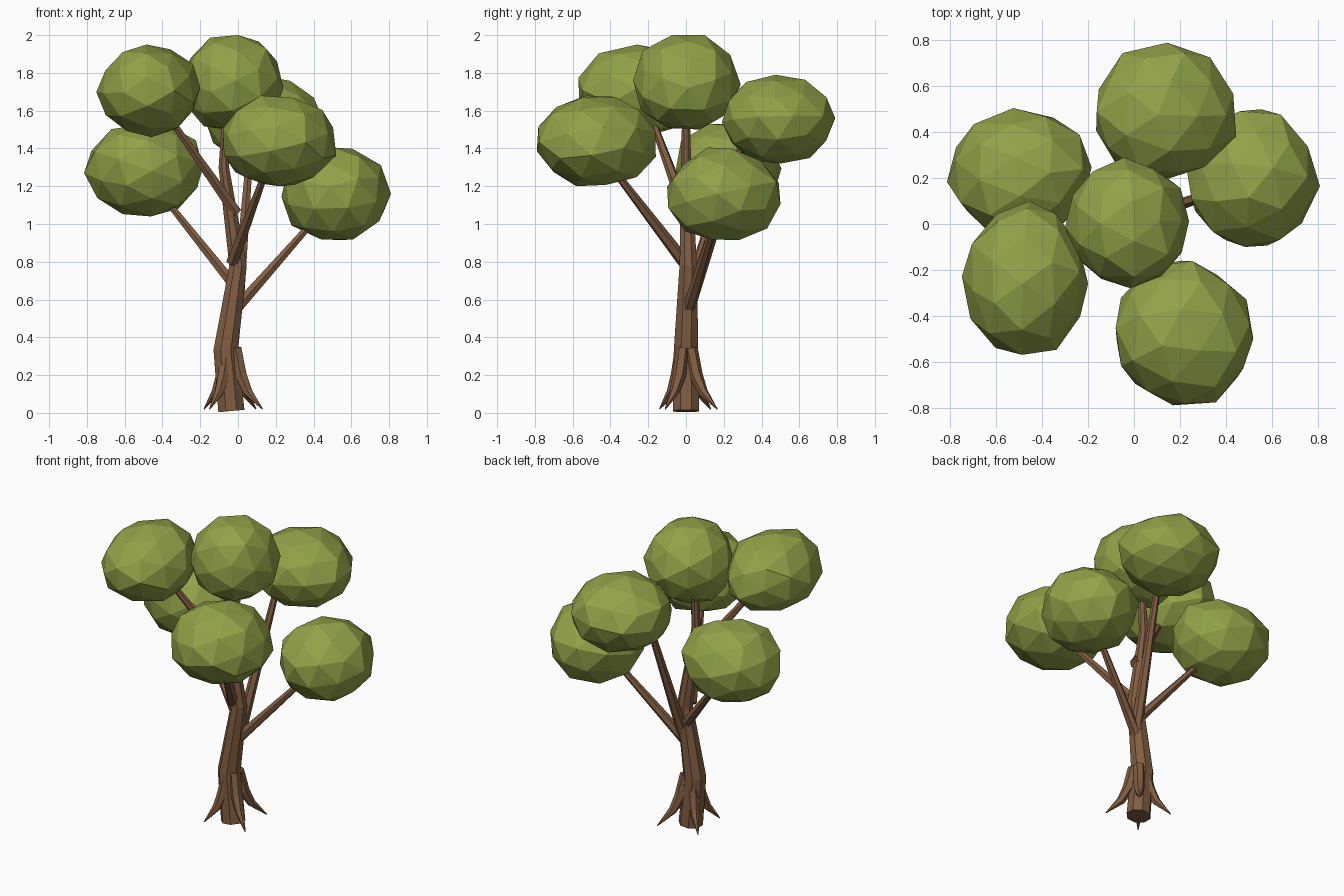
import bpy
import bmesh
import math
import random
from mathutils import Vector, Euler

random.seed(7)

cube = bpy.data.objects.get("Cube")
if cube:
    bpy.data.objects.remove(cube, do_unlink=True)


def make_material(name, rgb):
    mat = bpy.data.materials.new(name)
    mat.use_nodes = True
    mat.diffuse_color = (*rgb, 1)
    mat.node_tree.nodes["Principled BSDF"].inputs["Base Color"].default_value = (*rgb, 1)
    return mat


bark = make_material("bark brown", (0.22, 0.11, 0.055))
leaf = make_material("leaf green", (0.29, 0.36, 0.065))


def add_object(name, bm, mat):
    bmesh.ops.recalc_face_normals(bm, faces=bm.faces)
    mesh = bpy.data.meshes.new(name)
    bm.to_mesh(mesh)
    bm.free()
    mesh.materials.append(mat)
    obj = bpy.data.objects.new(name, mesh)
    bpy.context.collection.objects.link(obj)
    return obj


def limb(name, path, radii, sides):
    """Faceted tapering tube that follows a path."""
    bm = bmesh.new()
    pts = [Vector(p) for p in path]
    rings = []
    for i, (p, r) in enumerate(zip(pts, radii)):
        tangent = (pts[min(i + 1, len(pts) - 1)] - pts[max(i - 1, 0)]).normalized()
        u = tangent.cross(Vector((0, 1, 0))).normalized()
        v = tangent.cross(u)
        angles = [2 * math.pi * (k + 0.5) / sides for k in range(sides)]
        rings.append([bm.verts.new(p + r * (math.cos(a) * u + math.sin(a) * v)) for a in angles])
    for low, high in zip(rings, rings[1:]):
        for k in range(sides):
            n = (k + 1) % sides
            bm.faces.new((low[k], low[n], high[n], high[k]))
    bm.faces.new(rings[0])
    bm.faces.new(rings[-1])
    return add_object(name, bm, bark)


def leaf_clump(name, centre, size):
    """Irregular low-poly ball fitted to the given half sizes."""
    bm = bmesh.new()
    bmesh.ops.create_icosphere(bm, subdivisions=2, radius=1)
    turn = Euler([random.uniform(0, math.tau) for _ in range(3)]).to_matrix()
    for vert in bm.verts:
        vert.co = turn @ vert.co * random.uniform(0.95, 1.04)
    for axis in range(3):
        values = [vert.co[axis] for vert in bm.verts]
        low, high = min(values), max(values)
        for vert in bm.verts:
            unit = 2 * (vert.co[axis] - low) / (high - low) - 1
            vert.co[axis] = centre[axis] + size[axis] * unit
    return add_object(name, bm, leaf)


# Trunk with a bend at the root collar and at the fork
limb("trunk",
     [(-0.035, 0, 0.01), (-0.065, 0, 0.33), (0, 0.012, 0.78), (-0.075, 0, 1.3), (-0.06, 0, 1.65)],
     [0.075, 0.07, 0.05, 0.03, 0.02], 8)

# Roots flaring out from the collar
root_tips = [(0.13, -0.11), (0.095, 0.165), (-0.18, 0.13), (-0.15, -0.14)]
for i, (x, y) in enumerate(root_tips):
    foot = Vector((-0.04, 0, 0))
    out = Vector((x, y, 0)) - foot
    path = [foot + out * f + Vector((0, 0, z))
            for f, z in ((0.16, 0.34), (0.32, 0.2), (0.55, 0.11), (1, 0.02))]
    limb(f"root_{i + 1}", path, [0.036, 0.036, 0.026, 0.003], 6)

# Branches reaching into the leaf clumps
branches = {
    "branch_right_back": ((0, 0.02, 0.65), (-0.36, 0.15, 1.1), 0.032),
    "branch_left": ((-0.02, 0.01, 0.54), (0.36, 0.14, 0.97), 0.034),
    "branch_front": ((-0.03, -0.01, 0.8), (0.13, -0.34, 1.23), 0.035),
    "branch_right_front": ((-0.01, 0, 1.06), (-0.32, -0.16, 1.5), 0.034),
    "branch_back": ((0, 0.02, 0.58), (0.06, 0.27, 1.34), 0.036),
}
for name, (start, end, radius) in branches.items():
    a, b = Vector(start), Vector(end)
    limb(name, [a, a.lerp(b, 0.5), a.lerp(b, 1.2)], [radius, radius * 0.8, radius * 0.5], 6)

# Leaf clumps
clumps = {
    "leaves_top": ((-0.03, 0.005, 1.75), (0.27, 0.285, 0.25)),
    "leaves_right_front": ((-0.475, -0.235, 1.705), (0.275, 0.335, 0.245)),
    "leaves_right_back": ((-0.5, 0.225, 1.285), (0.315, 0.28, 0.245)),
    "leaves_back": ((0.14, 0.49, 1.555), (0.305, 0.3, 0.235)),
    "leaves_left": ((0.52, 0.2, 1.16), (0.29, 0.3, 0.245)),
    "leaves_front": ((0.22, -0.475, 1.44), (0.3, 0.315, 0.24)),
}
for name, (centre, size) in clumps.items():
    leaf_clump(name, centre, size)
